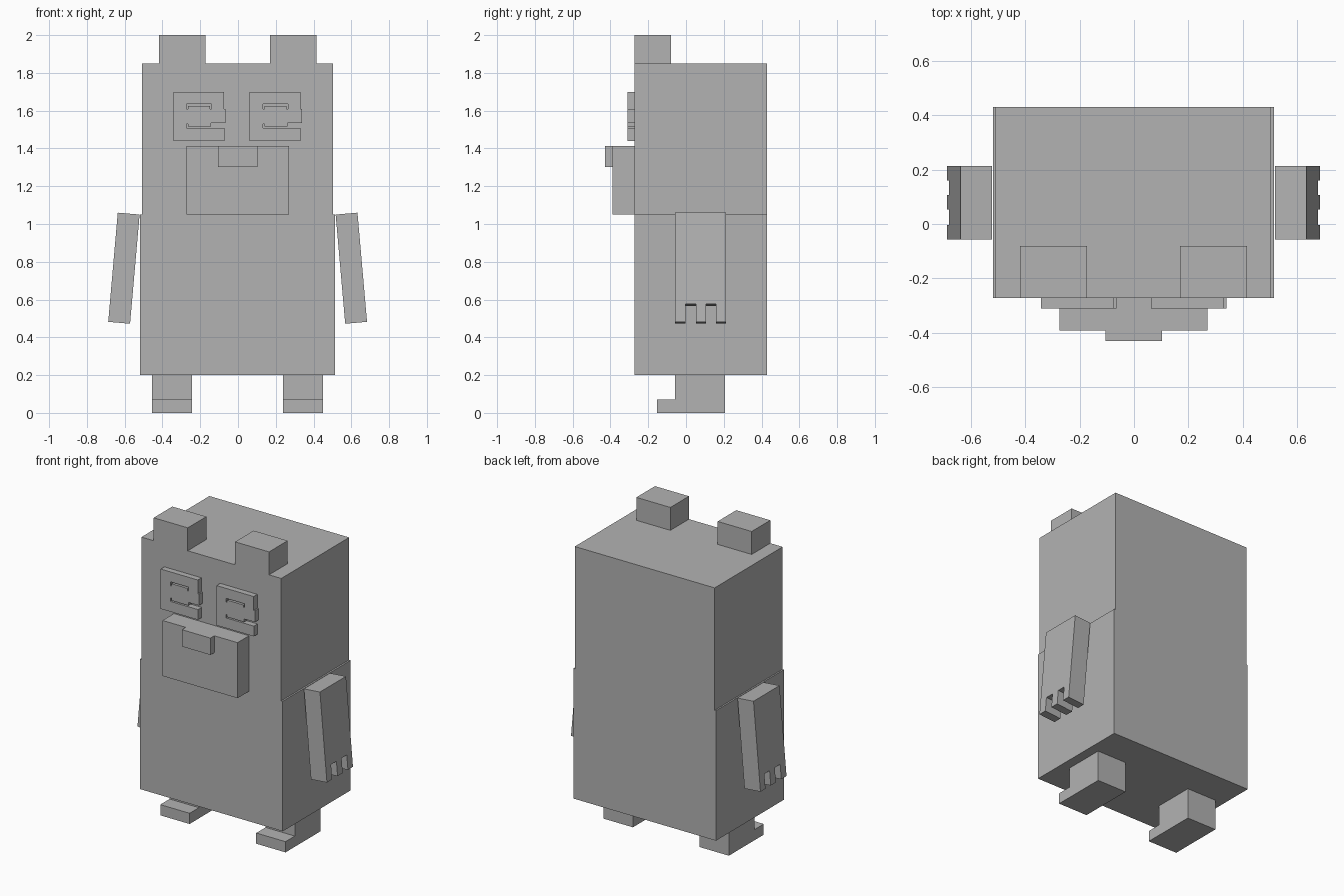
import bpy, bmesh, math
from mathutils import Vector

default_cube = bpy.data.objects.get("Cube")
if default_cube:
    bpy.data.objects.remove(default_cube, do_unlink=True)

# One flat colour for the whole model
grey = bpy.data.materials.new("plain grey")
grey.use_nodes = True
colour = (0.45, 0.45, 0.45, 1.0)
grey.diffuse_color = colour
grey.node_tree.nodes["Principled BSDF"].inputs["Base Color"].default_value = colour


def prism(name, loops, near, far, plane="xz"):
    """Fill outlines (first outer, then holes) and extrude from near to far."""
    bm = bmesh.new()
    edges = []
    for loop in loops:
        verts = [bm.verts.new((u, near, v) if plane == "xz" else (near, u, v))
                 for u, v in loop]
        edges += [bm.edges.new((a, b)) for a, b in zip(verts, verts[1:] + verts[:1])]
    bmesh.ops.triangle_fill(bm, use_beauty=True, edges=edges)
    result = bmesh.ops.extrude_face_region(bm, geom=bm.faces[:], use_keep_orig=True)
    move = Vector((0, far - near, 0) if plane == "xz" else (far - near, 0, 0))
    moved = [g for g in result["geom"] if isinstance(g, bmesh.types.BMVert)]
    bmesh.ops.translate(bm, vec=move, verts=moved)
    bmesh.ops.recalc_face_normals(bm, faces=bm.faces[:])
    mesh = bpy.data.meshes.new(name)
    bm.to_mesh(mesh)
    bm.free()
    mesh.materials.append(grey)
    obj = bpy.data.objects.new(name, mesh)
    bpy.context.collection.objects.link(obj)
    return obj


def rect(u0, u1, v0, v1):
    return [(u0, v0), (u1, v0), (u1, v1), (u0, v1)]


front, back = -0.272, 0.43

# Head and slightly wider body in one stepped block
prism("head_and_body", [[(-0.518, 0.2), (0.514, 0.2), (0.514, 1.05), (0.503, 1.05),
                         (0.503, 1.85), (-0.508, 1.85), (-0.508, 1.05), (-0.518, 1.05)]],
      front, back)

# Muzzle and nose
prism("muzzle", [rect(-0.273, 0.27, 1.05, 1.413)], -0.39, front)
prism("nose", [rect(-0.105, 0.102, 1.303, 1.413)], -0.43, -0.39)

# Eye plates: slotted frame with an open notch, same way round on both sides
eye_outline = [(0, 1.44), (0.27, 1.44), (0.27, 1.507), (0.07, 1.507), (0.07, 1.53),
               (0.077, 1.53), (0.077, 1.515), (0.2, 1.515), (0.2, 1.535), (0.277, 1.535),
               (0.277, 1.61), (0.268, 1.61), (0.268, 1.70), (0, 1.70)]
eye_slot = [(0.07, 1.61), (0.077, 1.61), (0.077, 1.625), (0.195, 1.625),
            (0.195, 1.61), (0.202, 1.61), (0.202, 1.635), (0.07, 1.635)]

# Arm seen from the side, with three square fingers
half = 0.29
arm_outline = [(-0.057, half), (-0.057, -half), (-0.003, -half), (-0.003, 0.095 - half),
               (0.053, 0.095 - half), (0.053, -half), (0.106, -half), (0.106, 0.095 - half),
               (0.16, 0.095 - half), (0.16, -half), (0.212, -half), (0.212, half)]

# Leg and foot seen from the side
leg_outline = [(-0.153, 0), (0.207, 0), (0.207, 0.2), (-0.057, 0.2),
               (-0.057, 0.07), (-0.153, 0.07)]

for side, s in (("right", -1), ("left", 1)):
    # Ear flush with the face
    ear_x = s * 0.294 - 0.002
    prism(side + "_ear", [rect(ear_x - 0.123, ear_x + 0.123, 1.85, 2.0)], front, -0.08)

    # Eye
    eye_x = -0.342 if s < 0 else 0.062
    prism(side + "_eye", [[(u + eye_x, v) for u, v in loop] for loop in (eye_outline, eye_slot)],
          -0.31, front)

    # Leg
    leg_x = s * 0.347 - 0.002
    prism(side + "_leg", [leg_outline], leg_x - 0.106, leg_x + 0.106, "yz")

    # Arm leaning outwards at the hand
    arm = prism(side + "_arm", [arm_outline], -0.058, 0.058, "yz")
    arm.location = (s * 0.602 - 0.002, 0, 0.766)
    arm.rotation_euler.y = -s * math.radians(5)
